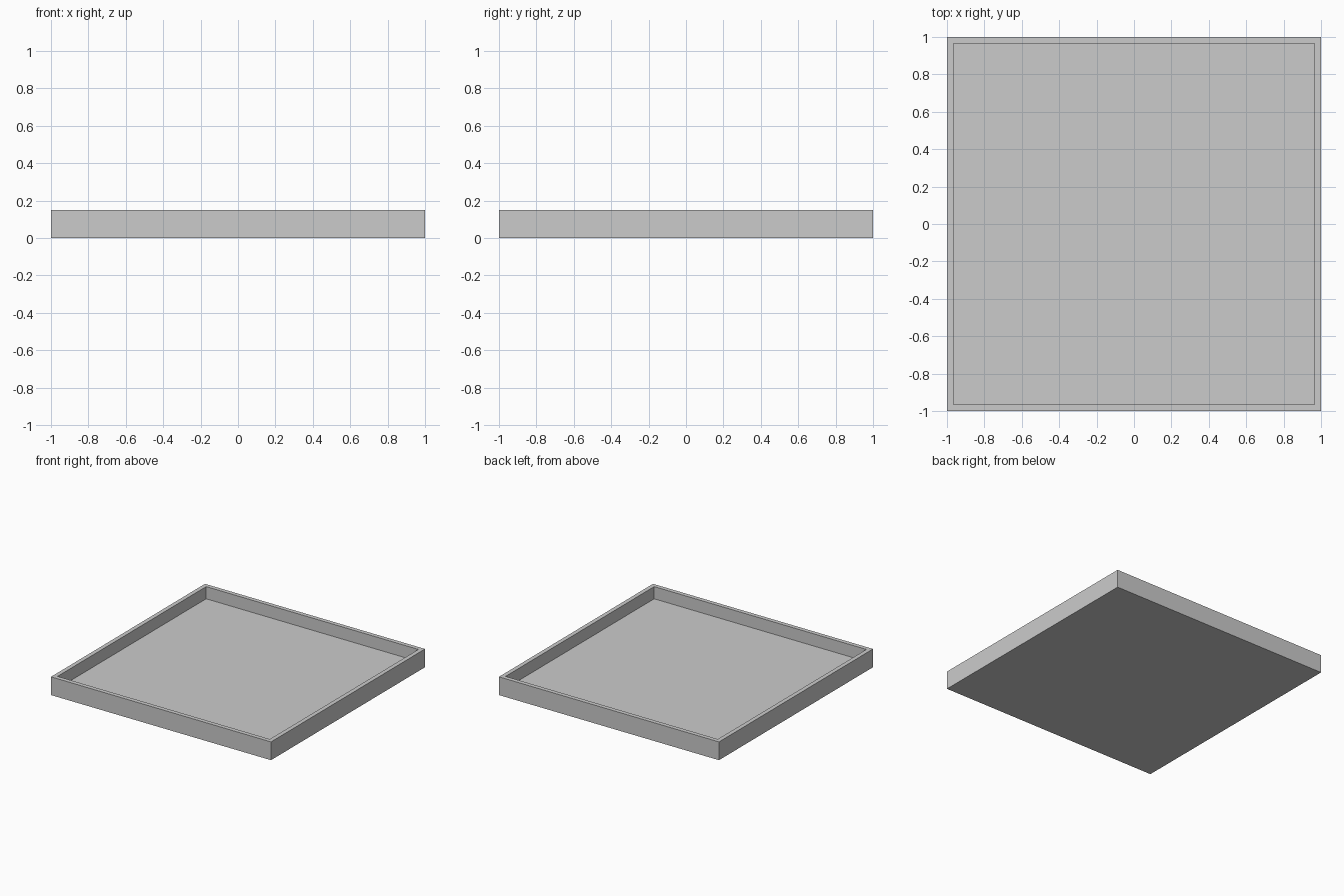
import bpy, bmesh
from mathutils import Matrix, Vector

if "Cube" in bpy.data.objects:
    bpy.data.objects.remove(bpy.data.objects["Cube"])

SIZE, HEIGHT, WALL, FLOOR = 2.0, 0.15, 0.05, 0.05

bm = bmesh.new()

# Outer block standing on z = 0
block = Matrix.Translation((0, 0, HEIGHT / 2)) @ Matrix.Diagonal((SIZE, SIZE, HEIGHT, 1))
bmesh.ops.create_cube(bm, size=1, matrix=block)
bm.normal_update()

# Rim: inset the top face
top = max(bm.faces, key=lambda f: f.calc_center_median().z)
bmesh.ops.inset_region(bm, faces=[top], thickness=WALL)

# Recess: push the inner face down to the floor level
recess = bmesh.ops.extrude_discrete_faces(bm, faces=[top])["faces"][0]
bmesh.ops.translate(bm, verts=recess.verts, vec=Vector((0, 0, FLOOR - HEIGHT)))
bmesh.ops.recalc_face_normals(bm, faces=bm.faces)

mesh = bpy.data.meshes.new("tray")
bm.to_mesh(mesh)
bm.free()
bpy.context.collection.objects.link(bpy.data.objects.new("tray", mesh))
